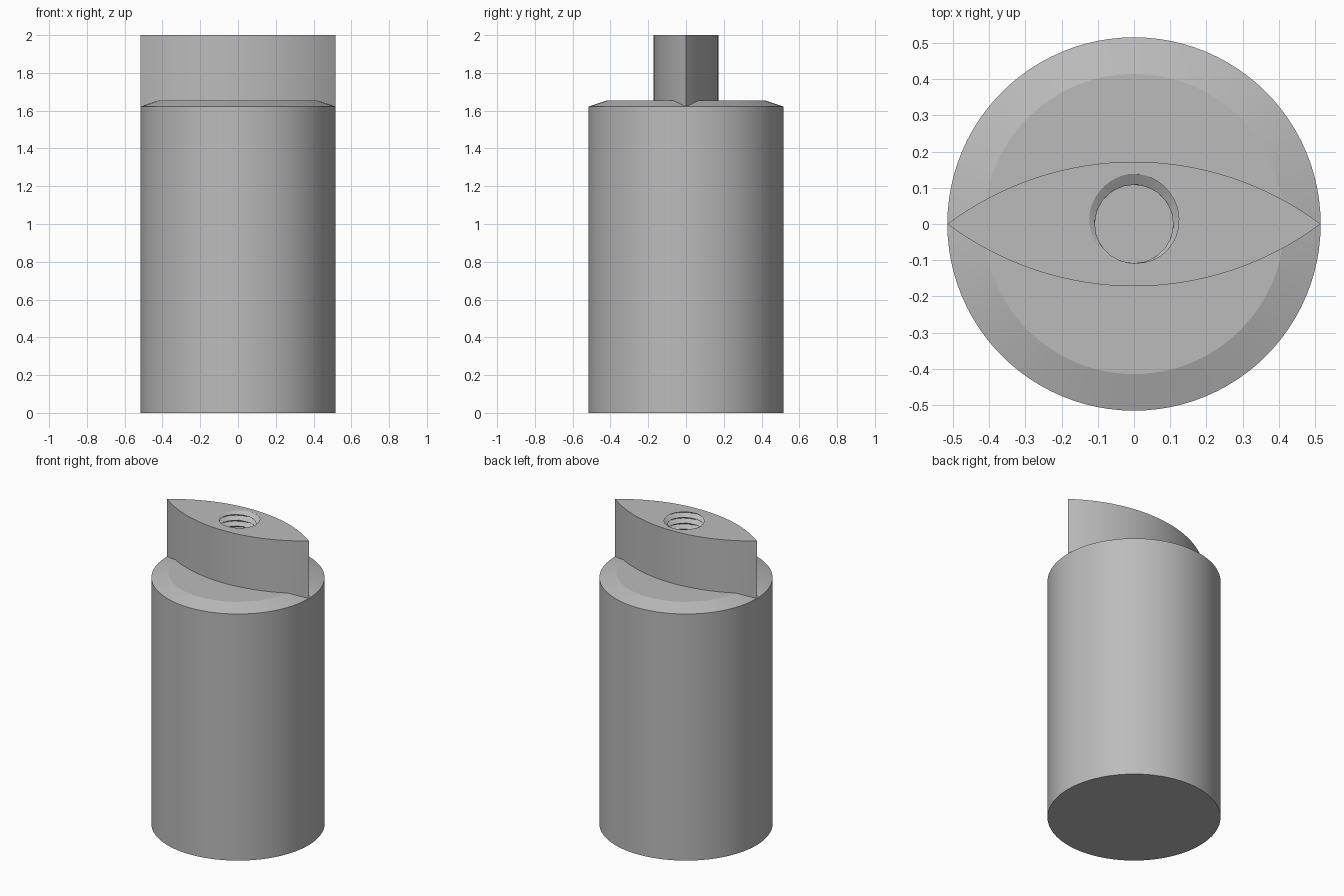
import bpy, bmesh, math

if "Cube" in bpy.data.objects:
    bpy.data.objects.remove(bpy.data.objects["Cube"])

R = 0.516            # body radius
FIN_HALF = 0.172     # half thickness of the lens-shaped fin
TOP, SHOULDER, RIM = 2.0, 1.655, 1.622
BORE_BOTTOM = 1.37

steel = bpy.data.materials.new("plain_grey")
steel.diffuse_color = (0.5, 0.5, 0.5, 1)
steel.use_nodes = True
steel.node_tree.nodes["Principled BSDF"].inputs["Base Color"].default_value = steel.diffuse_color


def stack(name, rings):
    """Closed solid skinned through rings of equal point count, bottom to top."""
    bm = bmesh.new()
    loops = [[bm.verts.new(p) for p in ring] for ring in rings]
    n = len(loops[0])
    for a, b in zip(loops, loops[1:]):
        for i in range(n):
            j = (i + 1) % n
            bm.faces.new((a[i], a[j], b[j], b[i]))
    bm.faces.new(loops[0][::-1])
    bm.faces.new(loops[-1])
    mesh = bpy.data.meshes.new(name)
    bm.to_mesh(mesh)
    bm.free()
    mesh.materials.append(steel)
    obj = bpy.data.objects.new(name, mesh)
    bpy.context.collection.objects.link(obj)
    return obj


def circle(r, z, n=96):
    return [(r * math.cos(2 * math.pi * i / n), r * math.sin(2 * math.pi * i / n), z)
            for i in range(n)]


def lens(z, n=32):
    """Outline of two equal arcs meeting in points on the x axis."""
    half = R - 0.0005
    rad = (half ** 2 + FIN_HALF ** 2) / (2 * FIN_HALF)
    sweep = math.asin(half / rad)
    arc = [(rad * math.sin(a), rad * math.cos(a) - rad + FIN_HALF)
           for a in (sweep - 2 * sweep * i / n for i in range(n))]
    return [(x, y, z) for x, y in arc] + [(-x, -y, z) for x, y in arc]


def thread_ring(z, n=48, pitch=0.038, minor=0.107, major=0.14):
    """Slice through a right-handed V thread."""
    ring = []
    for i in range(n):
        a = 2 * math.pi * i / n
        phase = ((z - TOP) / pitch - a / (2 * math.pi) + 0.25) % 1
        r = minor + (major - minor) * abs(1 - 2 * phase)
        ring.append((r * math.cos(a), r * math.sin(a), z))
    return ring


def boolean(target, other, operation):
    mod = target.modifiers.new(operation.lower(), 'BOOLEAN')
    mod.operation, mod.solver, mod.object = operation, 'EXACT', other
    bpy.context.view_layer.objects.active = target
    bpy.ops.object.modifier_apply(modifier=mod.name)
    bpy.data.objects.remove(other, do_unlink=True)


# Round body with a shallow chamfered shoulder
body = stack("body", [circle(R, 0), circle(R, RIM), circle(0.415, SHOULDER)])

# Lens-shaped drive fin on top
boolean(body, stack("fin", [lens(1.5), lens(TOP)]), 'UNION')

# Threaded blind bore down through the fin
step = 0.038 / 20
rows = int((TOP + 0.01 - BORE_BOTTOM) / step) + 1
boolean(body, stack("bore_cutter",
                    [thread_ring(BORE_BOTTOM + i * step) for i in range(rows + 1)]),
        'DIFFERENCE')

bpy.ops.object.select_all(action='DESELECT')
body.select_set(True)
bpy.context.view_layer.objects.active = body
bpy.ops.object.shade_smooth_by_angle(angle=math.radians(15))
